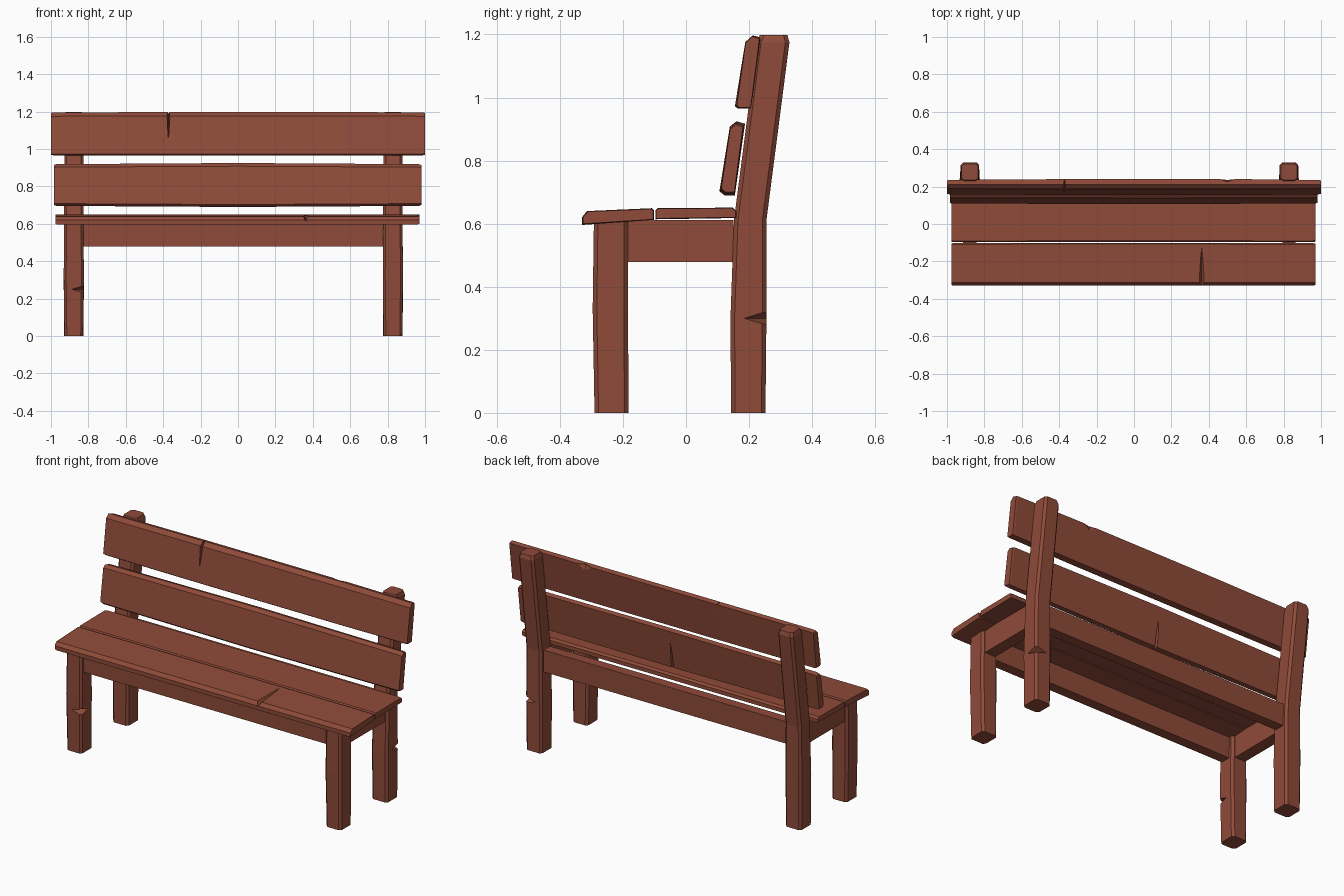
import bpy, bmesh

if "Cube" in bpy.data.objects:
    bpy.data.objects.remove(bpy.data.objects["Cube"])

wood = bpy.data.materials.new("red_brown_wood")
wood.diffuse_color = (0.275, 0.070, 0.041, 1)
wood.use_nodes = True
wood.node_tree.nodes["Principled BSDF"].inputs["Base Color"].default_value = wood.diffuse_color


def make_object(name, bm):
    bmesh.ops.recalc_face_normals(bm, faces=bm.faces)
    me = bpy.data.meshes.new(name)
    bm.to_mesh(me)
    bm.free()
    me.materials.append(wood)
    ob = bpy.data.objects.new(name, me)
    bpy.context.collection.objects.link(ob)
    return ob


def loft(name, rings):
    """Skin equal-length rings of points and cap both ends."""
    bm = bmesh.new()
    vs = [[bm.verts.new(p) for p in r] for r in rings]
    n = len(vs[0])
    for a, b in zip(vs, vs[1:]):
        for i in range(n):
            j = (i + 1) % n
            bm.faces.new((a[i], a[j], b[j], b[i]))
    bm.faces.new(vs[0])
    bm.faces.new(vs[-1])
    return make_object(name, bm)


def plank(name, profile, stations):
    """Sweep a (y, z) profile along x; stations are (x, y scale, z scale)."""
    cy = sum(p[0] for p in profile) / len(profile)
    cz = sum(p[1] for p in profile) / len(profile)
    return loft(name, [[(x, cy + (y - cy) * sy, cz + (z - cz) * sz)
                        for y, z in profile] for x, sy, sz in stations])


def post(name, cx, sections, c=0.013):
    """Chamfered post; sections are (z, half width, y front, y back)."""
    rings = []
    for z, h, y0, y1 in sections:
        a, b = cx - h, cx + h
        rings.append([(a + c, y0, z), (b - c, y0, z), (b, y0 + c, z), (b, y1 - c, z),
                      (b - c, y1, z), (a + c, y1, z), (a, y1 - c, z), (a, y0 + c, z)])
    return loft(name, rings)


def box(name, x0, x1, y0, y1, z0, z1):
    return plank(name, [(y0, z0), (y1, z0), (y1, z1), (y0, z1)],
                 [(x0, 1, 1), (x1, 1, 1)])


def chip(target, centre, radii):
    """Cut a tapered crack or notch with a stretched octahedron."""
    bm = bmesh.new()
    pts = []
    for axis in range(3):
        for s in (-1, 1):
            p = list(centre)
            p[axis] += s * radii[axis]
            pts.append(bm.verts.new(p))
    for x in (0, 1):
        for y in (2, 3):
            for z in (4, 5):
                bm.faces.new((pts[x], pts[y], pts[z]))
    cutter = make_object(target.name + "_chip_cutter", bm)
    cutter.hide_render = True
    cutter.hide_set(True)
    mod = target.modifiers.new("chip", 'BOOLEAN')
    mod.operation = 'DIFFERENCE'
    mod.solver = 'EXACT'
    mod.object = cutter


# Legs: short straight front ones, tall back ones that lean above the seat
legs = {}
for side, cx in (("left", -0.878), ("right", 0.828)):
    legs["front", side] = post("front_leg_" + side, cx, [
        (0, 0.050, -0.290, -0.182), (0.33, 0.054, -0.296, -0.184),
        (0.615, 0.051, -0.292, -0.184)])
    legs["back", side] = post("back_leg_" + side, cx, [
        (0, 0.052, 0.143, 0.252), (0.30, 0.054, 0.141, 0.255),
        (0.61, 0.052, 0.152, 0.255), (1.175, 0.050, 0.225, 0.328),
        (1.198, 0.043, 0.234, 0.322)])
    # Side rail between the legs
    box("side_rail_" + side, cx - 0.035, cx + 0.035, -0.19, 0.15, 0.478, 0.612)
chip(legs["front", "left"], (-0.825, -0.296, 0.25), (0.065, 0.065, 0.02))
chip(legs["back", "right"], (0.882, 0.255, 0.30), (0.07, 0.07, 0.022))

# Long rails under the seat
box("front_rail", -0.84, 0.79, -0.27, -0.21, 0.48, 0.61)
box("back_rail", -0.84, 0.79, 0.17, 0.23, 0.48, 0.61)

# Seat boards
front_board = plank("seat_board_front", [
    (-0.33, 0.596), (-0.33, 0.620), (-0.314, 0.640), (-0.108, 0.649),
    (-0.101, 0.643), (-0.101, 0.612)],
    [(-0.977, 0.97, 0.88), (-0.965, 0.99, 1), (-0.55, 1, 1), (0.36, 1, 1),
     (0.955, 0.99, 1), (0.97, 0.97, 0.88)])
chip(front_board, (0.362, -0.325, 0.645), (0.017, 0.222, 0.03))
plank("seat_board_back", [
    (-0.097, 0.614), (-0.097, 0.643), (-0.090, 0.649), (0.148, 0.651),
    (0.160, 0.640), (0.160, 0.618)],
    [(-0.977, 0.98, 0.88), (-0.965, 1, 1), (0.1, 0.99, 1), (0.955, 1, 1),
     (0.97, 0.98, 0.88)])

# Backrest slats, slightly thicker towards the middle
lower = plank("backrest_slat_lower", [
    (0.106, 0.703), (0.139, 0.908), (0.160, 0.925), (0.187, 0.917),
    (0.155, 0.690), (0.122, 0.690)],
    [(-0.985, 0.84, 0.91), (-0.972, 0.9, 0.95), (0, 1, 1),
     (0.967, 0.9, 0.95), (0.98, 0.84, 0.91)])
chip(lower, (-0.02, 0.165, 0.68), (0.010, 0.04, 0.24))
upper = plank("backrest_slat_upper", [
    (0.155, 0.972), (0.188, 1.176), (0.212, 1.197), (0.240, 1.190),
    (0.207, 0.965), (0.165, 0.965)],
    [(-1, 0.84, 0.97), (-0.988, 0.9, 0.99), (-0.37, 1, 1),
     (0.56, 1, 1), (0.988, 0.9, 0.99), (1, 0.84, 0.97)])
chip(upper, (-0.372, 0.185, 1.20), (0.009, 0.06, 0.21))
chip(upper, (0.50, 0.245, 1.19), (0.06, 0.02, 0.06))
